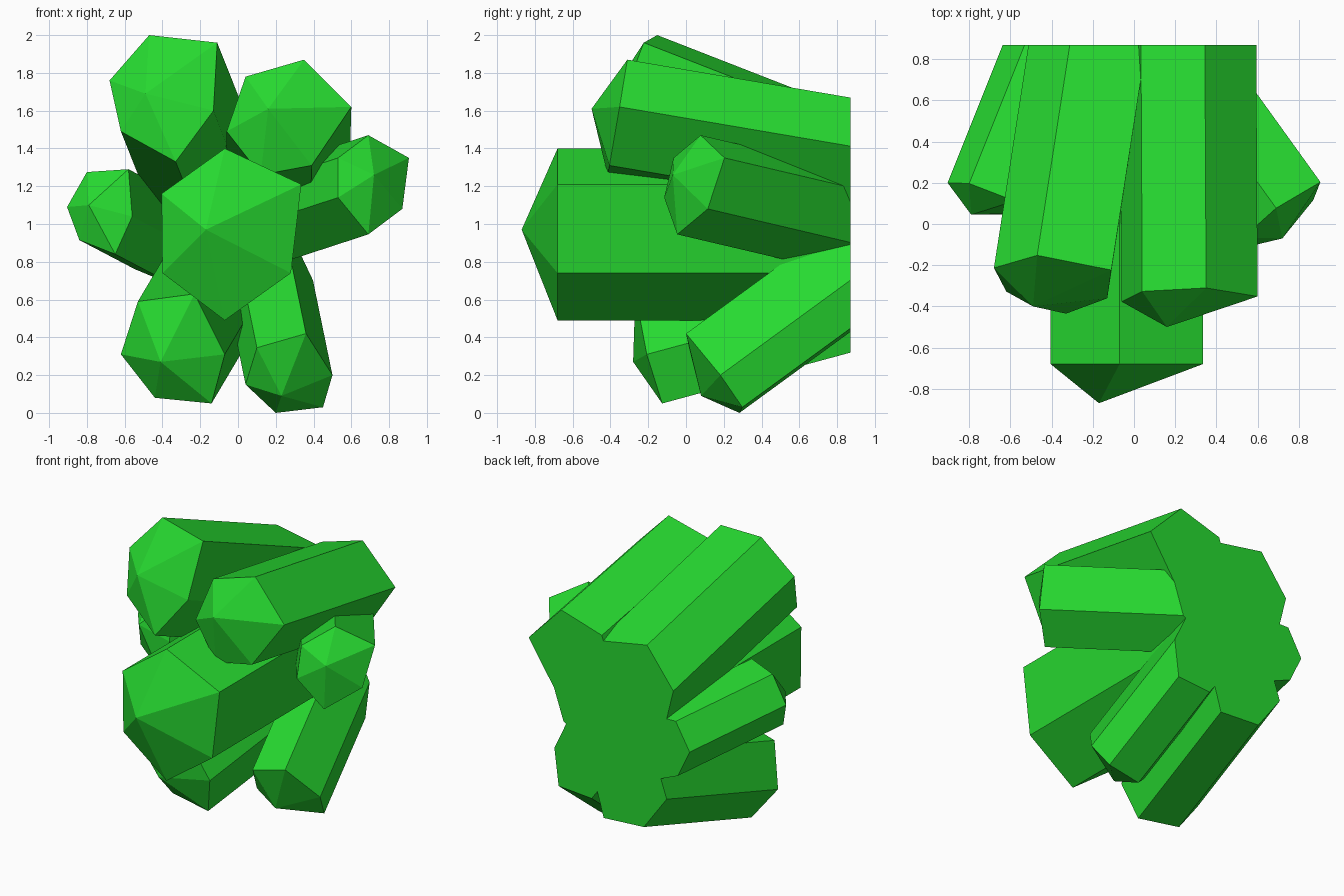
import bpy, bmesh
from mathutils import Vector

if "Cube" in bpy.data.objects:
    bpy.data.objects.remove(bpy.data.objects["Cube"])

BACK = 0.87  # flat rear plane shared by all crystals

green = bpy.data.materials.new("green_crystal")
green.diffuse_color = (0.02, 0.70, 0.03, 1)
green.use_nodes = True
green.node_tree.nodes["Principled BSDF"].inputs["Base Color"].default_value = green.diffuse_color


def crystal(name, tip, slope, depth, outline):
    """Six-sided prism with a pointed tip, running back to the rear plane.
    slope: x and z drift per unit of y; depth: offset of the ring plane, which
    is square to the axis; outline: front-view (x, z) corners of the ring."""
    axis = Vector((slope[0], 1, slope[1]))
    bm = bmesh.new()
    apex = bm.verts.new(tip)
    ring, rear = [], []
    for x, z in outline:
        p = Vector((x, depth - slope[0] * x - slope[1] * z, z))
        ring.append(bm.verts.new(p))
        rear.append(bm.verts.new(p + axis * (BACK - p.y)))
    n = len(ring)
    for i in range(n):
        j = (i + 1) % n
        bm.faces.new((apex, ring[i], ring[j]))
        bm.faces.new((ring[i], rear[i], rear[j], ring[j]))
    bm.faces.new(rear)
    bmesh.ops.recalc_face_normals(bm, faces=bm.faces)
    mesh = bpy.data.meshes.new(name)
    bm.to_mesh(mesh)
    bm.free()
    mesh.materials.append(green)
    bpy.context.collection.objects.link(bpy.data.objects.new(name, mesh))


# Large middle crystal, pointing straight forward
crystal("center_crystal", (-0.17, -0.87, 0.97), (0, 0), -0.68,
        [(-0.07, 1.40), (0.335, 1.21), (0.28, 0.74), (-0.07, 0.49), (-0.40, 0.74), (-0.405, 1.16)])

# Two upper crystals
crystal("upper_left_crystal", (-0.49, -0.40, 1.69), (0.155, -0.39), -1.005,
        [(-0.47, 2.0), (-0.11, 1.96), (-0.13, 1.60), (-0.33, 1.33), (-0.62, 1.49), (-0.68, 1.76)])
crystal("upper_right_crystal", (0.16, -0.50, 1.61), (-0.005, -0.17), -0.63,
        [(0.35, 1.87), (0.60, 1.62), (0.39, 1.31), (0.12, 1.26), (-0.06, 1.49), (0.04, 1.78)])

# Two small side crystals
crystal("right_crystal", (0.72, -0.07, 1.26), (-0.72, -0.235), -0.765,
        [(0.69, 1.47), (0.905, 1.35), (0.87, 1.08), (0.69, 0.945), (0.53, 1.14), (0.53, 1.35)])
crystal("left_crystal", (-0.79, 0.045, 1.10), (0.40, -0.21), -0.391,
        [(-0.80, 1.275), (-0.58, 1.29), (-0.56, 1.04), (-0.65, 0.84), (-0.84, 0.915), (-0.905, 1.09)])

# Two lower crystals, rising toward the rear
crystal("lower_left_crystal", (-0.41, -0.28, 0.27), (0.16, 0.27), -0.135,
        [(-0.53, 0.59), (-0.23, 0.63), (-0.07, 0.31), (-0.14, 0.05), (-0.44, 0.08), (-0.62, 0.31)])
crystal("lower_right_crystal", (0.23, 0.08, 0.09), (-0.15, 0.73), 0.253,
        [(0.10, 0.345), (0.36, 0.42), (0.50, 0.20), (0.45, 0.03), (0.20, 0.0), (0.04, 0.15)])
